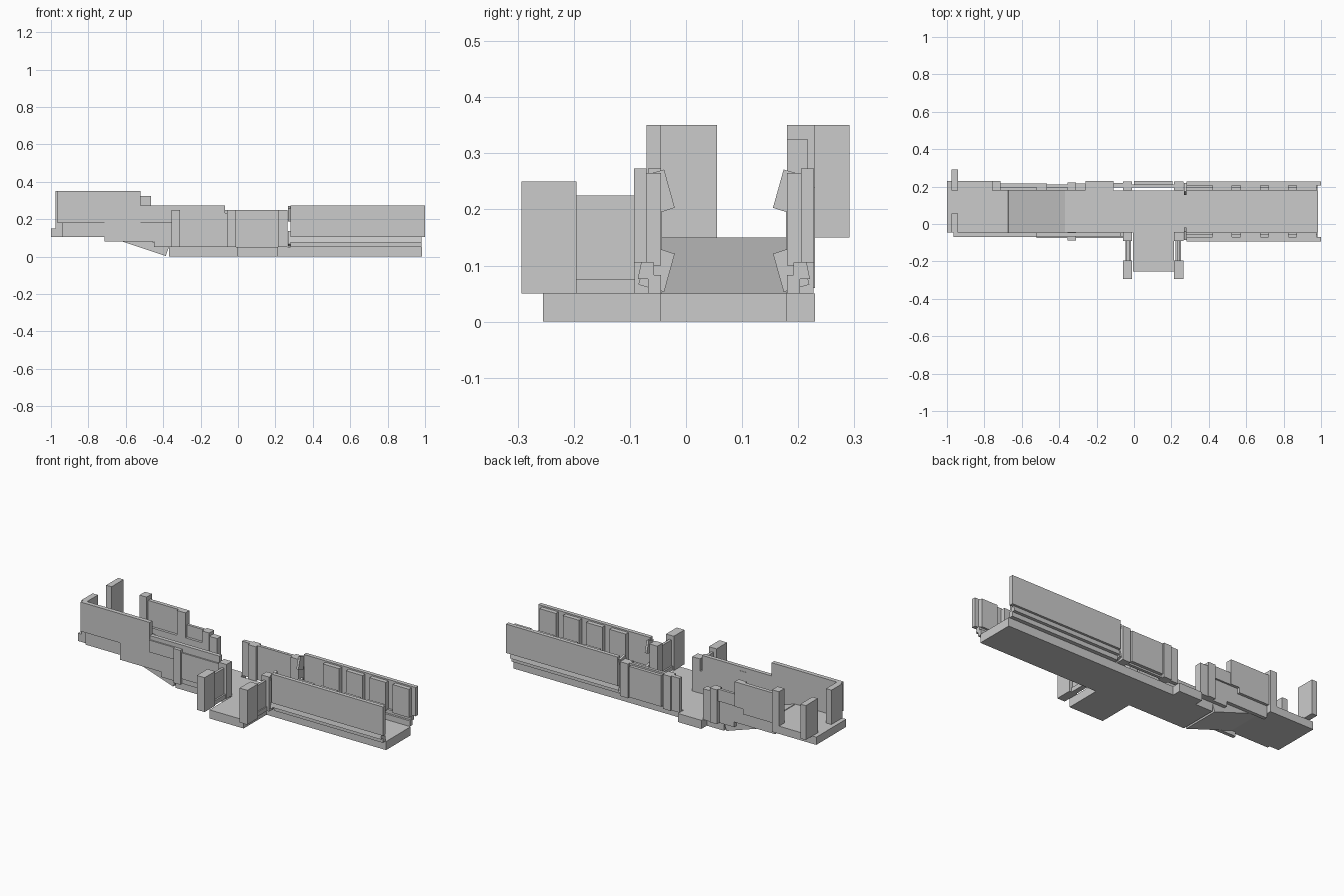
import bpy, bmesh
from mathutils import Vector

MID = 0.0675          # centre line of the corridor in y


def prism(name, profile, axis, a, b):
    """Extrude a 2D profile from a to b along axis ('x': profile is y,z; 'y': profile is x,z)."""
    bm = bmesh.new()
    pts = [(a, u, v) if axis == 'x' else (u, a, v) for u, v in profile]
    face = bm.faces.new([bm.verts.new(p) for p in pts])
    ext = bmesh.ops.extrude_face_region(bm, geom=[face])
    step = Vector((b - a, 0, 0)) if axis == 'x' else Vector((0, b - a, 0))
    for v in ext['geom']:
        if isinstance(v, bmesh.types.BMVert):
            v.co += step
    bmesh.ops.recalc_face_normals(bm, faces=bm.faces)
    me = bpy.data.meshes.new(name)
    bm.to_mesh(me)
    bm.free()
    ob = bpy.data.objects.new(name, me)
    bpy.context.collection.objects.link(ob)
    return ob


def box(name, x0, x1, y0, y1, z0, z1):
    return prism(name, [(y0, z0), (y1, z0), (y1, z1), (y0, z1)], 'x', x0, x1)


def flip(y):
    return 2 * MID - y


def both(name, x0, x1, y0, y1, z0, z1):
    """Box on the front side and its mirror on the back side."""
    box("front_" + name, x0, x1, y0, y1, z0, z1)
    box("back_" + name, x0, x1, flip(y1), flip(y0), z0, z1)


def both_prism(name, profile, x0, x1):
    prism("front_" + name, profile, 'x', x0, x1)
    prism("back_" + name, [(flip(y), z) for y, z in profile], 'x', x0, x1)


# Floors, ramp and landings
box("main_floor", -0.37, 0.985, -0.045, 0.18, 0, 0.05)
box("side_landing", -0.005, 0.215, -0.255, -0.045, 0, 0.05)
box("back_landing", -0.26, -0.11, 0.18, 0.23, 0, 0.05)
prism("ramp", [(-0.67, 0.15), (-0.37, 0.05), (-0.386, 0.003), (-0.686, 0.103)], 'y', -0.045, 0.18)
box("upper_floor", -1.0, -0.675, -0.045, 0.18, 0.105, 0.15)
box("upper_landing", -1.0, -0.76, 0.18, 0.23, 0.105, 0.15)

# Upper end pillars
box("end_pillar_front", -0.975, -0.94, -0.045, 0.055, 0.15, 0.35)
box("end_pillar_back", -0.975, -0.94, 0.18, 0.291, 0.15, 0.35)

# Right corridor: outer walls, stepped ledges, inner ribs
both("corridor_wall", 0.28, 1.0, -0.093, -0.07, 0.105, 0.273)
ledge = [(-0.045, 0.05), (-0.045, 0.083), (-0.057, 0.083), (-0.057, 0.105),
         (-0.08, 0.105), (-0.086, 0.076), (-0.068, 0.076), (-0.068, 0.05)]
both_prism("ledge", ledge, 0.28, 0.98)
for i in range(4):
    x = 0.42 + i * 0.15
    both("rib", x, x + 0.105, -0.07, -0.045, 0.1, 0.265)

# Tilted fins at the corridor entrance
both_prism("upper_fin", [(-0.039, 0.271), (-0.02, 0.203), (-0.066, 0.188), (-0.085, 0.258)], 0.267, 0.28)
both_prism("lower_fin", [(-0.039, 0.053), (-0.02, 0.121), (-0.066, 0.136), (-0.085, 0.066)], 0.267, 0.28)

# Side doorway: jambs, outer posts, thin passage walls with base strips
for x, s in ((-0.01, -1), (0.215, 1)):
    a, b = sorted((x, x + s * 0.05))
    both("jamb", a, b, -0.092, -0.043, 0.05, 0.25)
    box("outer_post", a, b, -0.293, -0.195, 0.05, 0.25)
    a, b = sorted((x + s * 0.015, x + s * 0.03))
    box("passage_wall", a, b, -0.195, -0.09, 0.075, 0.225)
    a, b = sorted((x + s * 0.006, x + s * 0.036))
    box("passage_base", a, b, -0.195, -0.09, 0.05, 0.075)

# Panel opposite the side doorway
box("back_panel", -0.01, 0.22, 0.195, 0.212, 0.05, 0.25)
box("back_panel_inset", 0.0, 0.205, 0.212, 0.23, 0.06, 0.24)
box("back_door_stub", -0.11, -0.055, 0.195, 0.218, 0.05, 0.25)

# Middle front wall
box("middle_wall", -0.52, -0.07, -0.068, -0.045, 0.18, 0.273)
box("middle_lower_wall", -0.355, -0.06, -0.063, -0.045, 0.05, 0.18)
box("middle_panel", -0.31, -0.06, -0.076, -0.063, 0.08, 0.232)
box("middle_base", -0.31, -0.06, -0.07, -0.045, 0.05, 0.08)
both("ramp_pillar", -0.355, -0.31, -0.088, -0.043, 0.05, 0.25)
both("ramp_panel", -0.52, -0.355, -0.076, -0.06, 0.18, 0.25)

# Lower walls alongside the ramp
both("ramp_base", -0.45, -0.355, -0.066, -0.045, 0.05, 0.18)
both("ramp_skirt", -0.715, -0.45, -0.066, -0.045, 0.08, 0.18)

# Upper front wall
box("upper_front_wall", -0.965, -0.52, -0.07, -0.045, 0.18, 0.35)
box("upper_front_base", -0.94, -0.675, -0.06, -0.045, 0.105, 0.18)

# Upper back wall beside the ramp
box("upper_back_pillar", -0.76, -0.715, 0.18, 0.23, 0.105, 0.35)
box("upper_back_wall", -0.715, -0.52, 0.195, 0.217, 0.15, 0.325)
box("upper_back_post", -0.52, -0.465, 0.18, 0.217, 0.18, 0.325)
box("lower_back_stub", -0.31, -0.26, 0.18, 0.217, 0.05, 0.23)
